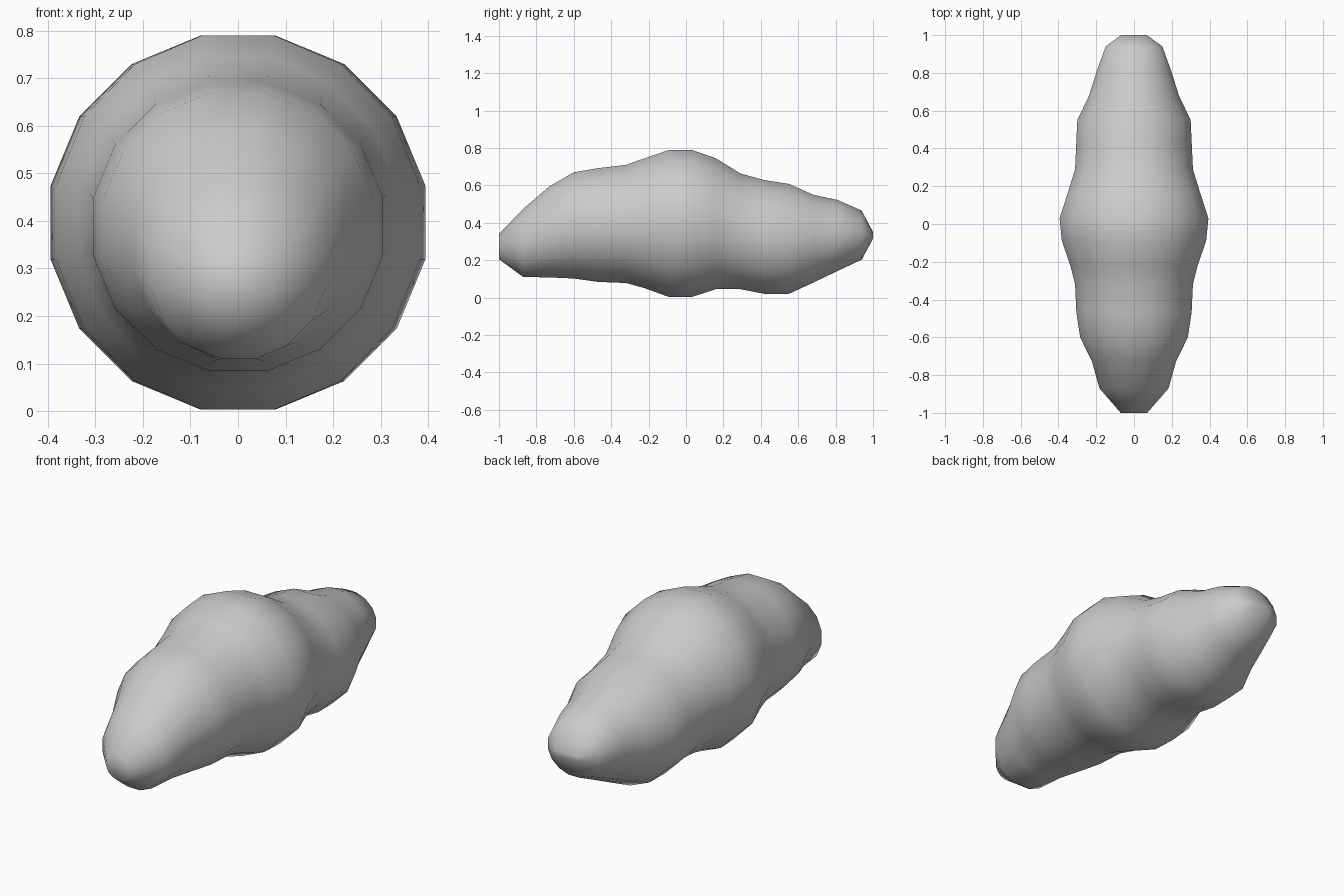
import bpy, bmesh, math

if "Cube" in bpy.data.objects:
    bpy.data.objects.remove(bpy.data.objects["Cube"])

# Stations along the body: y, half width, bottom z, top z
STATIONS = [
    (-1.00, 0.070, 0.205, 0.340),
    (-0.87, 0.183, 0.110, 0.475),
    (-0.73, 0.222, 0.108, 0.595),
    (-0.60, 0.285, 0.102, 0.670),
    (-0.47, 0.305, 0.084, 0.692),
    (-0.32, 0.312, 0.078, 0.710),
    (-0.22, 0.337, 0.050, 0.745),
    (-0.09, 0.382, 0.003, 0.790),
    (0.03, 0.394, 0.003, 0.790),
    (0.16, 0.352, 0.045, 0.745),
    (0.29, 0.312, 0.045, 0.664),
    (0.42, 0.306, 0.020, 0.628),
    (0.55, 0.300, 0.020, 0.608),
    (0.68, 0.238, 0.080, 0.550),
    (0.81, 0.197, 0.142, 0.522),
    (0.94, 0.150, 0.203, 0.465),
    (1.00, 0.068, 0.315, 0.350),
]
SIDES = 16


def loft(name, stations):
    bm = bmesh.new()
    rings = []
    for y, half, low, high in stations:
        mid, rise = (low + high) / 2, (high - low) / 2
        k = 1 / math.cos(math.pi / SIDES)   # flats touch the outline
        ring = []
        for i in range(SIDES):
            a = 2 * math.pi * (i + 0.5) / SIDES
            ring.append(bm.verts.new((half * k * math.cos(a), y,
                                      mid + rise * k * math.sin(a))))
        rings.append(ring)
    for r, s in zip(rings, rings[1:]):
        for i in range(SIDES):
            j = (i + 1) % SIDES
            bm.faces.new((r[i], r[j], s[j], s[i]))
    bm.faces.new(rings[0])
    bm.faces.new(rings[-1])
    bmesh.ops.recalc_face_normals(bm, faces=bm.faces)
    for f in bm.faces:
        f.smooth = True
    mesh = bpy.data.meshes.new(name)
    bm.to_mesh(mesh)
    bm.free()
    obj = bpy.data.objects.new(name, mesh)
    bpy.context.collection.objects.link(obj)
    return obj


# Lumpy blended body, rounded in section and tapering to both ends
loft("lumpy_body", STATIONS)
